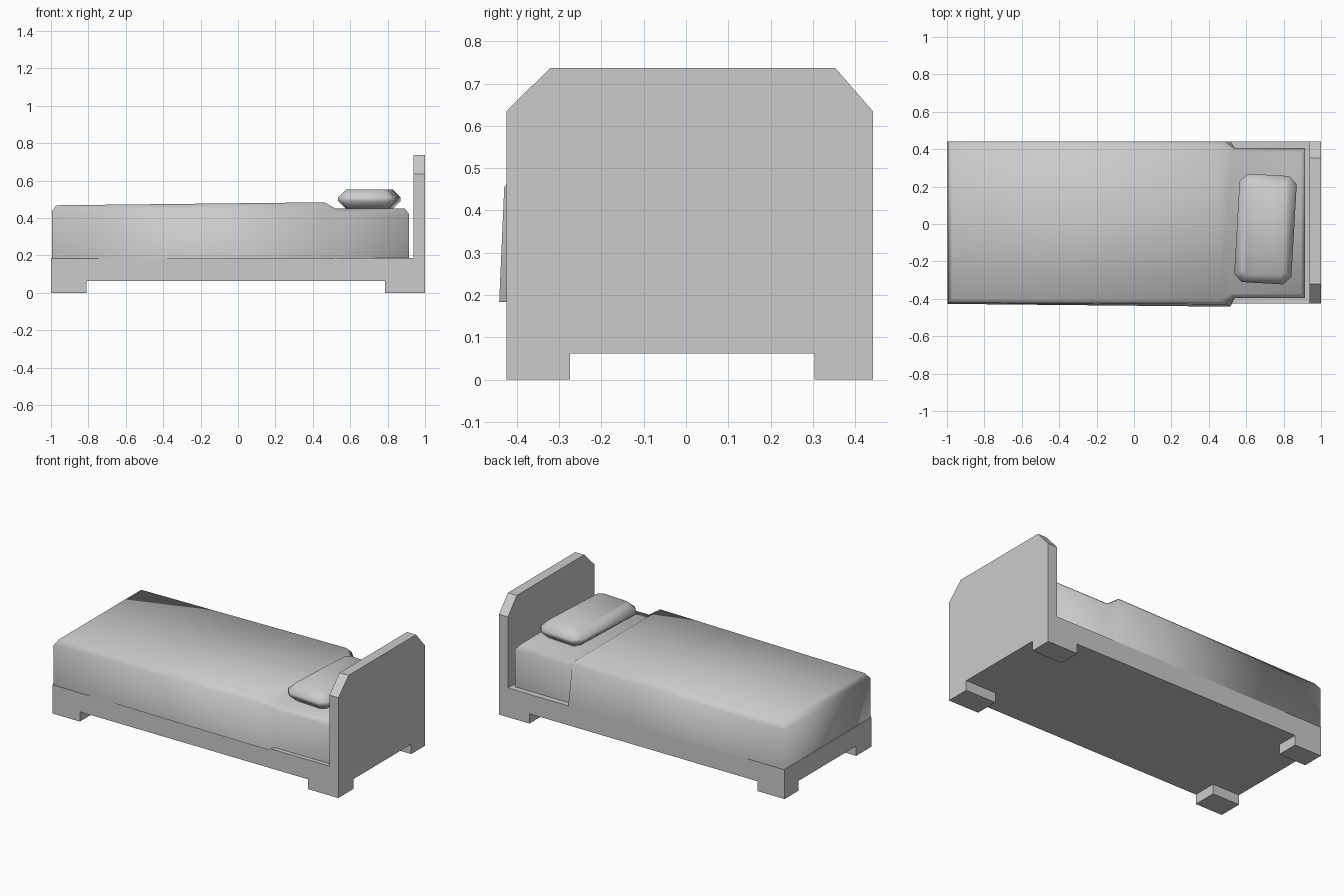
import bpy, math
from mathutils import Matrix

if "Cube" in bpy.data.objects:
    bpy.data.objects.remove(bpy.data.objects["Cube"])


def make(name, verts, faces, smooth=False):
    me = bpy.data.meshes.new(name)
    me.from_pydata(verts, [], faces)
    ob = bpy.data.objects.new(name, me)
    bpy.context.collection.objects.link(ob)
    for p in me.polygons:
        p.use_smooth = smooth
    return ob


def extrude_x(name, profile, x0, x1):
    """Prism from a counter-clockwise (y, z) profile."""
    n = len(profile)
    verts = [(x, y, z) for x in (x0, x1) for y, z in profile]
    faces = [(i, (i + 1) % n, n + (i + 1) % n, n + i)[::-1] for i in range(n)]
    faces += [tuple(range(n))[::-1], tuple(range(n, 2 * n))]
    return make(name, verts, faces)


def box(name, x0, x1, y0, y1, z0, z1):
    return extrude_x(name, [(y0, z0), (y1, z0), (y1, z1), (y0, z1)], x0, x1)


Y0, Y1 = -0.425, 0.442

# Bed base and four block feet
box("bed_base", -1, 0.937, Y0, Y1, 0.062, 0.185)
for end, x0, x1 in (("foot_end", -1, -0.81), ("head_end", 0.787, 0.937)):
    box(end + "_front_foot", x0, x1, Y0, -0.274, 0, 0.062)
    box(end + "_back_foot", x0, x1, 0.304, Y1, 0, 0.062)

# Headboard with clipped top corners and a notch between its feet
extrude_x("headboard", [(Y0, 0), (-0.274, 0), (-0.274, 0.062), (0.304, 0.062),
                        (0.304, 0), (Y1, 0), (Y1, 0.635), (0.353, 0.737),
                        (-0.321, 0.737), (Y0, 0.635)], 0.937, 1)

# Blanket and mattress: one smooth shell lofted along x
# station: bottom x, shoulder x, top x, front y bottom, front y shoulder,
#          back y, shoulder z, top z
stations = [
    (-0.995, -0.995, -0.972, -0.427, -0.422, 0.442, 0.435, 0.468),
    (0.515, 0.487, 0.465, -0.442, -0.430, 0.442, 0.455, 0.484),
    (0.538, 0.538, 0.52, -0.397, -0.394, 0.405, 0.42, 0.45),
    (0.915, 0.915, 0.893, -0.397, -0.394, 0.405, 0.42, 0.45),
]
verts = []
for bx, sx, tx, yb, ys, yk, zs, zt in stations:
    verts += [(bx, yb, 0.183), (sx, ys, zs), (tx, ys + 0.022, zt),
              (tx, yk - 0.022, zt), (sx, yk, zs), (bx, yk, 0.183)]
faces = []
for s in range(len(stations) - 1):
    a = 6 * s
    faces += [(a + i, a + 6 + i, a + 7 + i, a + 1 + i) for i in range(5)]
e = 6 * (len(stations) - 1)
faces += [(0, 1, 4, 5), (1, 2, 3, 4),
          (e, e + 5, e + 4, e + 1), (e + 1, e + 4, e + 3, e + 2)]
make("blanket_and_mattress", verts, faces, True)

# Pillow: stacked octagonal outlines, slightly turned on the bed
hx, hy, c = 0.153, 0.29, 0.042
verts = []
for inset, z in ((0.042, 0.449), (0.0, 0.49), (0.0, 0.51), (0.042, 0.552)):
    a, b = hx - inset, hy - inset
    k = c - inset * 0.4
    verts += [(a - k, -b, z), (a, -b + k, z), (a, b - k, z), (a - k, b, z),
              (-a + k, b, z), (-a, b - k, z), (-a, -b + k, z), (-a + k, -b, z)]
faces = [(8 * r + i, 8 * r + (i + 1) % 8, 8 * r + 8 + (i + 1) % 8, 8 * r + 8 + i)
         for r in range(3) for i in range(8)]
faces += [tuple(range(8))[::-1], tuple(range(24, 32))]
pillow = make("pillow", verts, faces, True)
pillow.data.transform(Matrix.Translation((0.703, -0.027, 0))
                      @ Matrix.Rotation(math.radians(-3.3), 4, 'Z'))
